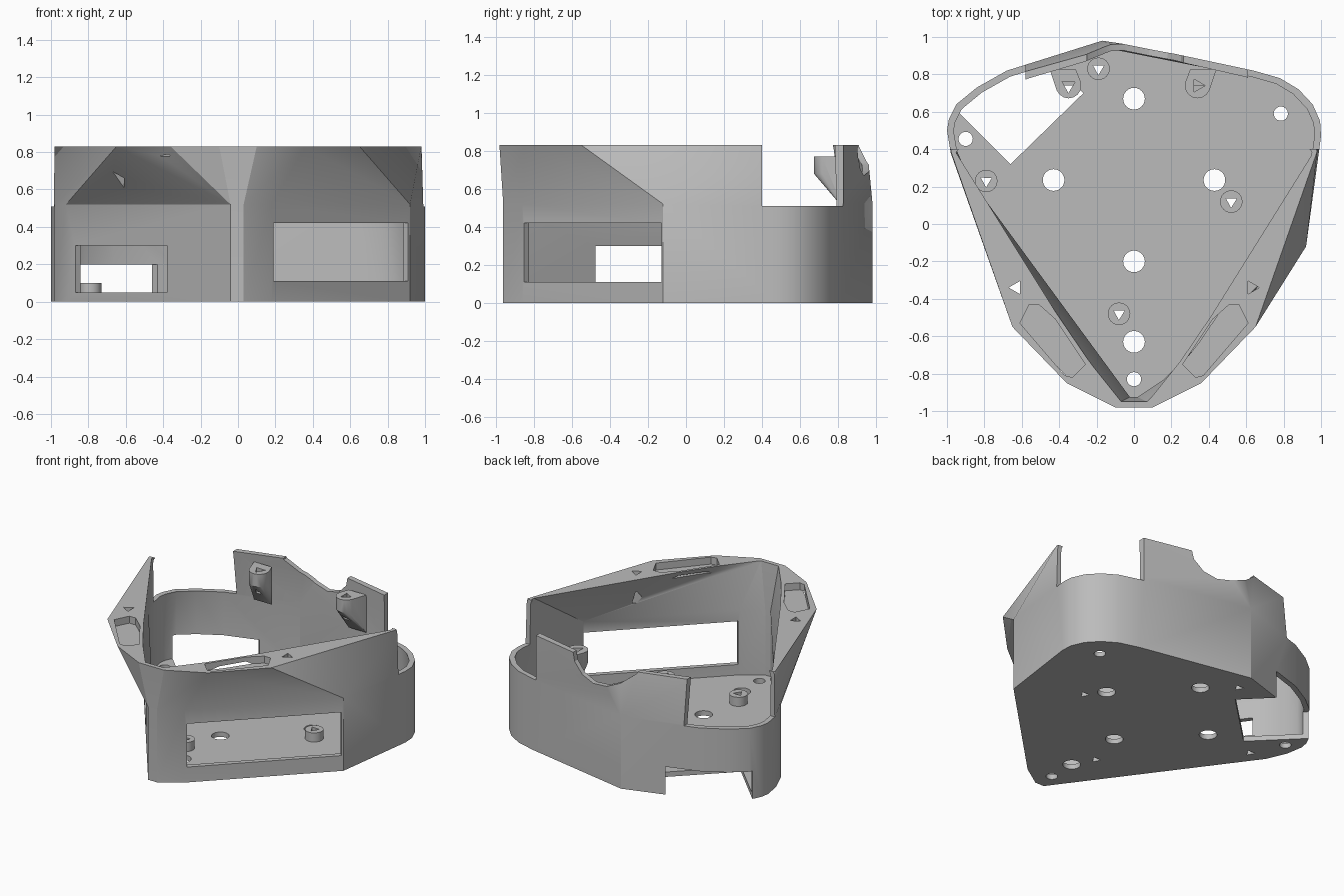
import bpy, bmesh, math
from mathutils import Vector

if "Cube" in bpy.data.objects:
    bpy.data.objects.remove(bpy.data.objects["Cube"], do_unlink=True)

grey = bpy.data.materials.new("plain grey")
grey.use_nodes = True
colour = (0.5, 0.5, 0.5, 1)
grey.diffuse_color = colour
grey.node_tree.nodes["Principled BSDF"].inputs["Base Color"].default_value = colour


def finish(bm, name):
    bmesh.ops.recalc_face_normals(bm, faces=bm.faces[:])
    mesh = bpy.data.meshes.new(name)
    bm.to_mesh(mesh)
    bm.free()
    mesh.materials.append(grey)
    ob = bpy.data.objects.new(name, mesh)
    bpy.context.collection.objects.link(ob)
    return ob


def prism(name, poly, z0, z1):
    bm = bmesh.new()
    face = bm.faces.new([bm.verts.new((x, y, z0)) for x, y in poly])
    top = bmesh.ops.extrude_face_region(bm, geom=[face])["geom"]
    bmesh.ops.translate(bm, vec=(0, 0, z1 - z0),
                        verts=[v for v in top if isinstance(v, bmesh.types.BMVert)])
    return finish(bm, name)


def circle(x, y, r, n=24, turn=0.0):
    return [(x + r * math.cos(turn + math.tau * i / n),
             y + r * math.sin(turn + math.tau * i / n)) for i in range(n)]


def hull(bm, points):
    verts = [bm.verts.new(p) for p in points]
    out = bmesh.ops.convex_hull(bm, input=verts)
    spare = {v for v in out["geom_interior"] + out["geom_unused"]
             if isinstance(v, bmesh.types.BMVert)}
    bmesh.ops.delete(bm, geom=list(spare), context="VERTS")


def faceted_tub(name, low, z0, zmid, top, ztop):
    """Straight walls up to zmid, then triangular facets up to the top ring."""
    bm = bmesh.new()
    hull(bm, [(x, y, zmid) for x, y in low] + [(x, y, ztop) for x, y in top])
    base = [f for f in bm.faces if all(abs(v.co.z - zmid) < 1e-5 for v in f.verts)]
    bmesh.ops.delete(bm, geom=base, context="FACES")
    rim = [e for e in bm.edges if e.is_boundary]
    new = bmesh.ops.extrude_edge_only(bm, edges=rim)["geom"]
    for v in new:
        if isinstance(v, bmesh.types.BMVert):
            v.co.z = z0
    bmesh.ops.contextual_create(bm, geom=[e for e in new if isinstance(e, bmesh.types.BMEdge)])
    return finish(bm, name)


def inset(poly, t):
    """Move each side of a counter-clockwise outline inward by t."""
    pts, out = [Vector(p) for p in poly], []
    for i, p in enumerate(pts):
        a = (p - pts[i - 1]).normalized()
        b = (pts[(i + 1) % len(pts)] - p).normalized()
        na, nb = Vector((-a.y, a.x)), Vector((-b.y, b.x))
        out.append(tuple(p + (na + nb) * (t / (1 + na.dot(nb)))))
    return out


def combine(body, tool, operation):
    mod = body.modifiers.new("bool", "BOOLEAN")
    mod.operation, mod.solver, mod.object = operation, "EXACT", tool
    bpy.context.view_layer.objects.active = body
    bpy.ops.object.modifier_apply(modifier=mod.name)
    bpy.data.objects.remove(tool, do_unlink=True)


def wall_window(a, b, z0, z1, depth=0.1):
    a, b = Vector(a), Vector(b)
    d = (b - a).normalized()
    n = Vector((-d.y, d.x)) * depth
    return prism("window_cutter", [a - n, b - n, b + n, a + n], z0, z1)


# Outlines of the floor, the upper rim and the opening
floor_line = [(-.04, -.96), (.03, -.96), (.18, -.86), (.92, -.12), (.985, .38), (1, .47),
              (.995, .55), (.955, .64), (.88, .72), (.78, .78), (.64, .82), (-.17, .98),
              (-.68, .82), (-.84, .73), (-.95, .64), (-.99, .56), (-1, .5), (-.98, .38),
              (-.92, .24)]
rim_line = [(-.1, -.98), (.1, -.98), (.36, -.85), (.65, -.55), (.98, .39), (.64, .82),
            (.03, .95), (-.1, .95), (-.6, .81), (-.98, .39), (-.65, -.55), (-.36, -.85)]
opening = [(-.07, -.95), (.07, -.95), (.23, -.75), (.4, -.5), (.95, .38), (.6, .785),
           (.03, .915), (-.1, .915), (-.57, .775), (-.95, .38), (-.4, -.5), (-.23, -.75)]

# Hollow case
case = faceted_tub("case_shell", floor_line, 0, .52, rim_line, .83)
cavity = faceted_tub("cavity_cutter", inset(floor_line, .035), .035, .5, opening, .84)
combine(case, cavity, "DIFFERENCE")

# Low rim at both rear corners, and the dip between the rear flanges
for poly in ([(.61, .4), (1.1, .4), (1.1, 1.1), (.61, 1.1)],
             [(-1.1, .4), (-.58, .4), (-.58, 1.1), (-1.1, 1.1)]):
    combine(case, prism("corner_cutter", poly, .51, 1), "DIFFERENCE")
dip = prism("dip_cutter", [(-.26, .9), (-.25, .82), (-.15, .74), (-.04, .69), (.08, .67),
                           (.18, .7), (.25, .77), (.28, .9)], 0, .5)
for v in dip.data.vertices:
    v.co = (v.co.x, .7 + v.co.z, v.co.y)
dip.data.flip_normals()
bm = bmesh.new()
bm.from_mesh(dip.data)
bmesh.ops.recalc_face_normals(bm, faces=bm.faces[:])
bm.to_mesh(dip.data)
bm.free()
combine(case, dip, "DIFFERENCE")

# Recesses in the front ledges
pocket = [(.61, -.53), (.56, -.43), (.51, -.43), (.42, -.51), (.26, -.75), (.33, -.82), (.37, -.81)]
for s in (1, -1):
    combine(case, prism("pocket_cutter", [(s * x, y) for x, y in pocket], .78, 1), "DIFFERENCE")

# Side windows and rear connector notch
combine(case, wall_window((.19, -.85), (.91, -.13), .11, .42), "DIFFERENCE")
combine(case, wall_window((-.38, -.497), (-.87, .172), .05, .3), "DIFFERENCE")
notch = [(-.66, .32), (-.27, .7), (-.67, 1.1), (-1.06, .72)]
combine(case, prism("notch_cutter", notch, -.1, .2), "DIFFERENCE")

# Rear screw brackets that taper down into the wall
for x, dx in ((-.35, -.03), (.34, .03)):
    bm = bmesh.new()
    top = circle(x, .74, .068, 16)
    ring = [(a, b, z) for z in (.77, .68) for a, b in top]
    back = [(a + dx, .825, z) for a in (x - .07, x + .07) for z in (.77, .5)]
    hull(bm, ring + back)
    combine(case, finish(bm, "rear_bracket"), "UNION")

# Floor standoffs
standoffs = [(-.19, .83), (-.79, .23), (.52, .12), (-.08, -.48)]
for x, y in standoffs:
    combine(case, prism("standoff", circle(x, y, .06), .01, .1), "UNION")

# Triangular screw holes, through the floor or down from the rim
for x, y in standoffs:
    combine(case, prism("screw_cutter", circle(x, y, .034, 3, .5), -.1, .2), "DIFFERENCE")
for x, y, turn in ((-.35, .74, .5), (.34, .74, 0), (-.63, -.34, math.pi), (.63, -.34, 0)):
    combine(case, prism("screw_cutter", circle(x, y, .04, 3, turn), .6, 1), "DIFFERENCE")

# Round floor holes
for x, y, r in ((0, .67, .058), (-.43, .235, .058), (.43, .235, .058), (0, -.2, .058),
                (0, -.63, .058), (0, -.83, .038), (.785, .59, .038), (-.9, .455, .038)):
    combine(case, prism("hole_cutter", circle(x, y, r), -.1, .06), "DIFFERENCE")

bpy.ops.object.select_all(action="DESELECT")
case.select_set(True)
bpy.context.view_layer.objects.active = case
bpy.ops.object.shade_smooth_by_angle(angle=math.radians(25))
